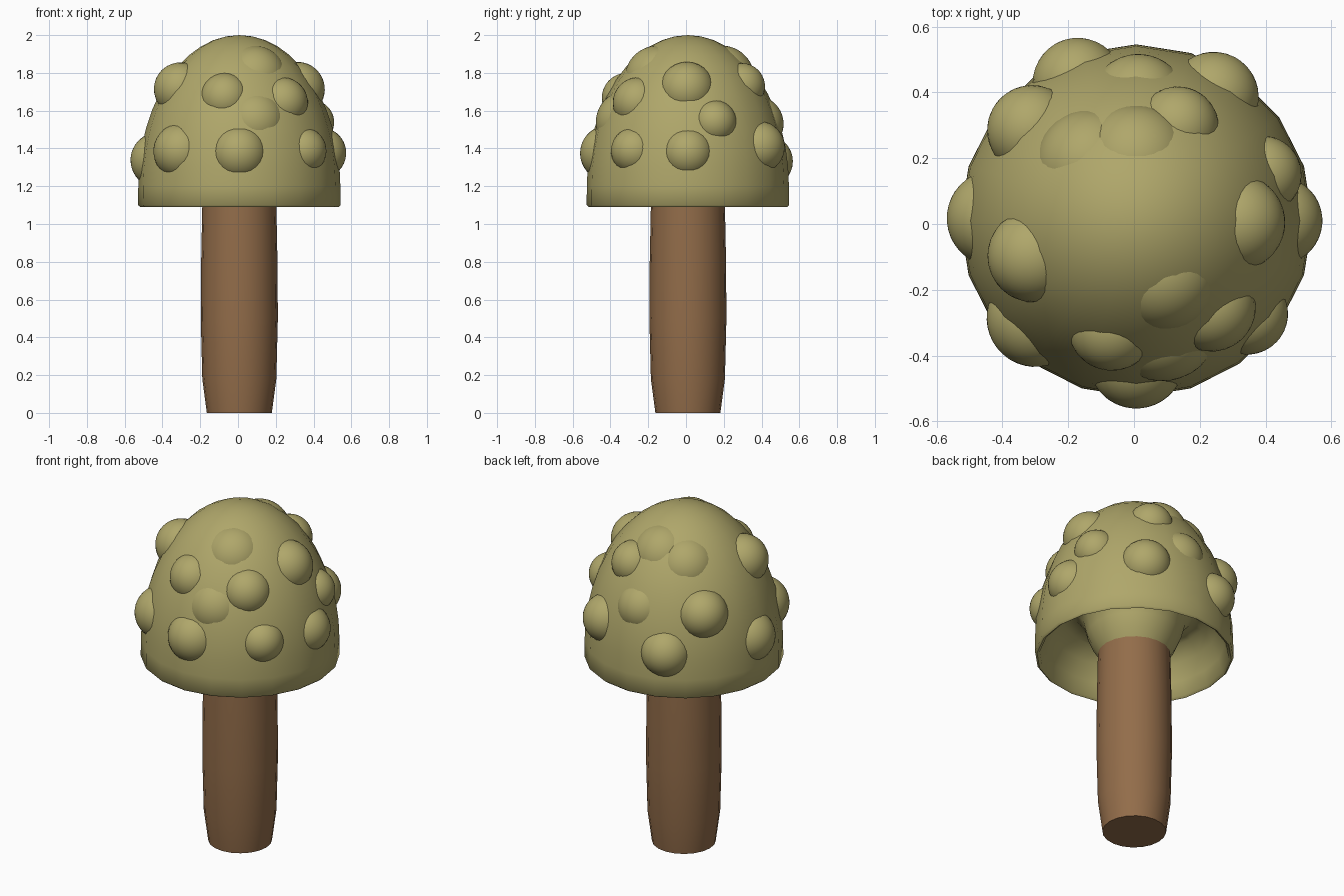
import bpy, bmesh, math
from mathutils import Vector, Matrix

if "Cube" in bpy.data.objects:
    bpy.data.objects.remove(bpy.data.objects["Cube"])

CX, CY = 0.007, 0.01               # shared axis of stem and cap
RAD, BASE, HIGH = 0.535, 1.2, 0.8  # half-ellipsoid of the dome


def material(name, rgb):
    m = bpy.data.materials.new(name)
    m.diffuse_color = (*rgb, 1)
    m.use_nodes = True
    m.node_tree.nodes["Principled BSDF"].inputs["Base Color"].default_value = m.diffuse_color
    return m


olive = material("olive", (0.43, 0.385, 0.145))
brown = material("brown", (0.29, 0.152, 0.068))


def lathe(name, profile, sides, mat, matrix=None, angle=40):
    """Revolve (radius, z) points about z; zero radius makes a pole."""
    bm = bmesh.new()
    rings = []
    for r, z in profile:
        if r < 1e-5:
            rings.append([bm.verts.new((0, 0, z))] * sides)
        else:
            rings.append([bm.verts.new((r * math.cos(math.tau * i / sides),
                                        r * math.sin(math.tau * i / sides), z))
                          for i in range(sides)])
    for a, b in zip(rings, rings[1:]):
        for i in range(sides):
            j = (i + 1) % sides
            quad = list(dict.fromkeys((a[i], a[j], b[j], b[i])))
            bm.faces.new(quad)
    bmesh.ops.recalc_face_normals(bm, faces=bm.faces)
    me = bpy.data.meshes.new(name)
    bm.to_mesh(me)
    bm.free()
    me.materials.append(mat)
    ob = bpy.data.objects.new(name, me)
    bpy.context.collection.objects.link(ob)
    ob.matrix_world = matrix or Matrix.Translation((CX, CY, 0))
    bpy.ops.object.select_all(action='DESELECT')
    ob.select_set(True)
    bpy.context.view_layer.objects.active = ob
    bpy.ops.object.shade_smooth_by_angle(angle=math.radians(angle))
    return ob


# Stem with a narrowed foot
lathe("stem", [(0, 0), (0.172, 0), (0.196, 0.18), (0.204, 0.5),
               (0.202, 0.8), (0.196, 1.1), (0.19, 1.25), (0, 1.25)], 20, brown)

# Cap: collar, hollow underside, rim, dome
under = [(0.194, 1.1), (0.225, 1.15), (0.255, 1.22), (0.275, 1.3), (0.32, 1.35),
         (0.39, 1.34), (0.45, 1.27), (0.49, 1.18), (0.51, 1.1), (0.525, 1.09),
         (0.536, 1.1)]
dome = [(RAD * math.cos(t), BASE + HIGH * math.sin(t))
        for t in (math.pi / 2 * i / 12 for i in range(13))]
lathe("cap", under + dome, 20, olive, angle=60)

# Bumps: azimuth in degrees, height, patch radius, protrusion
bumps = [
    (-90, 1.39, 0.115, 0.055), (-136, 1.40, 0.12, 0.06), (-40, 1.40, 0.10, 0.05),
    (-103, 1.71, 0.10, 0.045), (-49, 1.68, 0.105, 0.05), (-161, 1.75, 0.125, 0.075),
    (-76, 1.59, 0.09, 0.025), (-64, 1.88, 0.09, 0.025), (-1, 1.76, 0.118, 0.06),
    (179, 1.35, 0.115, 0.055), (0, 1.39, 0.105, 0.05), (20, 1.56, 0.097, 0.05),
    (58, 1.42, 0.12, 0.07), (66, 1.77, 0.10, 0.05), (89, 1.57, 0.09, 0.03),
    (113, 1.34, 0.12, 0.07), (139, 1.56, 0.125, 0.08), (129, 1.83, 0.09, 0.025),
    (90, 1.88, 0.09, 0.025),
]
for n, (az, z, a, h) in enumerate(bumps, 1):
    az = math.radians(az)
    out = Vector((math.cos(az), math.sin(az), 0))
    r = RAD * 0.99 * math.sqrt(1 - ((z - BASE) / HIGH) ** 2)
    normal = out * (r / RAD ** 2) + Vector((0, 0, (z - BASE) / HIGH ** 2))
    ball = (a * a + h * h) / (2 * h)
    # spherical cap whose lower edge sinks just under the dome
    end = math.acos(max(-0.5, (ball - h - 0.035) / ball))
    arc = [(ball * math.sin(end * i / 8), ball * math.cos(end * i / 8) - ball + h)
           for i in range(9)]
    place = (Matrix.Translation(out * r + Vector((CX, CY, z)))
             @ normal.to_track_quat('Z', 'Y').to_matrix().to_4x4())
    lathe(f"cap_bump_{n:02d}", arc[::-1], 24, olive, place)
